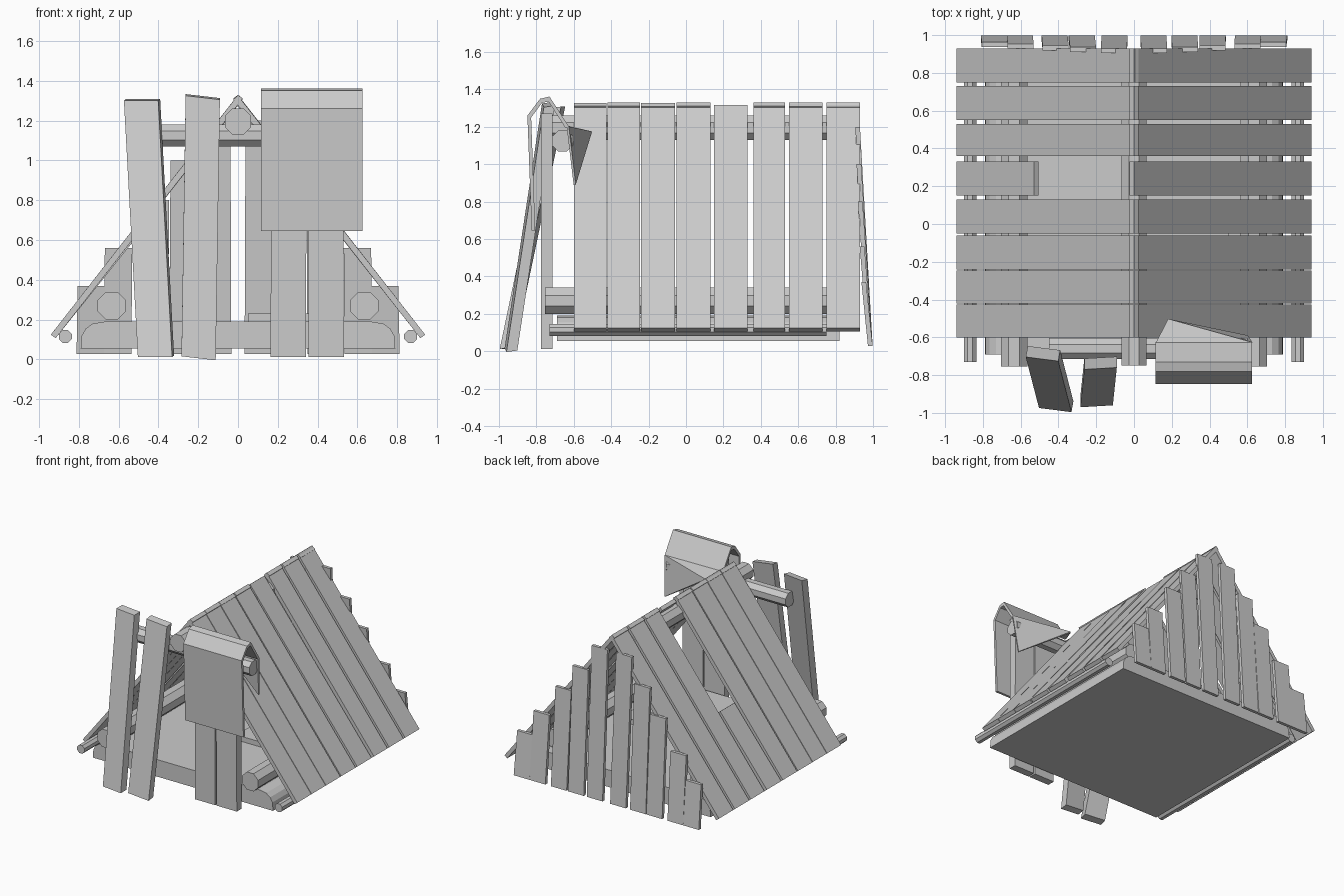
import bpy, bmesh, math, random
from mathutils import Vector, Matrix

if "Cube" in bpy.data.objects:
    bpy.data.objects.remove(bpy.data.objects["Cube"])

random.seed(4)
mat = bpy.data.materials.new("weathered_grey_wood")
mat.diffuse_color = (0.6, 0.6, 0.6, 1)
mat.use_nodes = True
mat.node_tree.nodes["Principled BSDF"].inputs["Base Color"].default_value = mat.diffuse_color


def finish(name, bm):
    bmesh.ops.recalc_face_normals(bm, faces=bm.faces)
    me = bpy.data.meshes.new(name)
    bm.to_mesh(me)
    bm.free()
    me.materials.append(mat)
    ob = bpy.data.objects.new(name, me)
    bpy.context.collection.objects.link(ob)
    return ob


def board(name, a, b, width, depth):
    """Plank whose outer face centre line runs a to b; width and depth are vectors."""
    a, b, w, d = Vector(a), Vector(b), Vector(width) / 2, Vector(depth)
    bm = bmesh.new()
    rings = [[bm.verts.new(p + o) for o in (-w, w, w + d, d - w)] for p in (a, b)]
    for r in rings:
        bm.faces.new(r)
    for i in range(4):
        j = (i + 1) % 4
        bm.faces.new((rings[0][i], rings[0][j], rings[1][j], rings[1][i]))
    return finish(name, bm)


def prism(name, profile, axis, lo, hi):
    """Extrude a closed 2D profile along x (profile is y,z) or y (profile is x,z)."""
    bm = bmesh.new()
    place = (lambda u, v, t: (t, u, v)) if axis == 'x' else (lambda u, v, t: (u, t, v))
    face = bm.faces.new([bm.verts.new(place(u, v, lo)) for u, v in profile])
    out = bmesh.ops.extrude_face_region(bm, geom=[face])
    verts = [g for g in out['geom'] if isinstance(g, bmesh.types.BMVert)]
    step = (hi - lo, 0, 0) if axis == 'x' else (0, hi - lo, 0)
    bmesh.ops.translate(bm, verts=verts, vec=step)
    return finish(name, bm)


def pole(name, axis, u, v, r, lo, hi):
    """Eight-sided log with flat sides facing the axes."""
    R = r / math.cos(math.pi / 8)
    angles = [(i + 0.5) * math.pi / 4 for i in range(8)]
    ring = [(u + R * math.cos(t), v + R * math.sin(t)) for t in angles]
    return prism(name, ring, axis, lo, hi)


# Floor slab with rounded long edges
half = [(0.79, 0.055), (0.785, 0.12), (0.765, 0.155), (0.73, 0.18), (0.67, 0.19)]
prism("floor_slab", half + [(-x, z) for x, z in reversed(half)], 'y', -0.69, 0.82)

# Loose board lying on the floor
board("loose_floor_board", (0.05, 0, 0.23), (0.5, 0, 0.23), (0, 0.18, 0), (0, 0, -0.04))

# Logs running front to back
pole("ridge_log", 'y', 0, 1.195, 0.066, -0.75, 0.75)
for s, side in ((-1, "left"), (1, "right")):
    pole(side + "_side_log", 'y', s * 0.635, 0.27, 0.07, -0.755, 0.75)
    pole(side + "_eave_pole", 'y', s * 0.867, 0.115, 0.032, -0.73, 0.75)

# Roof planks on both slopes; one on the left is snapped off short
strips = [(-0.60, -0.425), (-0.42, -0.245), (-0.24, -0.06), (-0.05, 0.13),
          (0.15, 0.33), (0.36, 0.53), (0.55, 0.73), (0.75, 0.93)]
for s, side in ((-1, "left"), (1, "right")):
    for i, (y0, y1) in enumerate(strips):
        top_x = 0.53 if (s < 0 and i == 4) else 0.0
        drop = 0.012 if i == 4 else random.uniform(0, 0.006)
        ym = (y0 + y1) / 2
        n = Vector((-s * 0.79, 0, -0.613)) * 0.03
        board(f"{side}_roof_plank_{i + 1}",
              (s * top_x, ym, 1.33 - drop - top_x * 1.287),
              (s * 0.94, ym, 0.125), (0, y1 - y0, 0), n)

# Stepped back wall, leaning in toward the ridge
for s, side in ((-1, "left"), (1, "right")):
    for i, (x, h) in enumerate([(0.107, 1.2), (0.27, 1.0), (0.415, 0.8),
                                (0.60, 0.56), (0.737, 0.37)]):
        lean = 0.065 * (h / 1.2) ** 0.6
        board(f"{side}_back_plank_{i + 1}", (s * x, 0.995 - lean, h),
              (s * (x + random.uniform(-0.008, 0.008)), 0.998, 0.027),
              (0.138, 0, 0), (0, -0.025, 0))

# Front door boards: two leaning on the left, two upright on the right
board("leaning_door_board_1", (-0.487, -0.715, 1.30), (-0.417, -0.985, 0.012),
      (0.172, -0.022, 0), (0.01, 0.058, 0.008))
board("leaning_door_board_2", (-0.177, -0.765, 1.315), (-0.198, -0.965, 0.006),
      (0.172, 0.01, -0.02), (0, 0.058, 0.008))
board("upright_door_board_1", (0.255, -0.775, 1.27), (0.253, -0.775, 0.013),
      (0.178, 0, 0), (0, 0.06, 0))
board("upright_door_board_2", (0.438, -0.775, 1.27), (0.443, -0.775, 0.013),
      (0.178, 0, 0), (0, 0.06, 0))

# Door crossbar
pole("door_crossbar", 'x', -0.66, 1.125, 0.056, -0.45, 0.60)

# Hide draped over the door boards
outer = [(-0.825, 0.645), (-0.848, 1.26), (-0.78, 1.35), (-0.73, 1.362), (-0.625, 1.20)]
inner = [(-0.645, 1.195), (-0.735, 1.335), (-0.77, 1.328), (-0.828, 1.25), (-0.806, 0.645)]
prism("draped_hide", outer + inner, 'x', 0.115, 0.625)

# Torn, curled flap behind the hide
bm = bmesh.new()
v = [bm.verts.new(p) for p in ((0.115, -0.632, 1.20), (0.625, -0.632, 1.20),
                               (0.60, -0.595, 0.89), (0.18, -0.505, 1.17))]
bm.faces.new((v[0], v[1], v[3]))
bm.faces.new((v[1], v[2], v[3]))
flap = finish("hide_back_flap", bm)
thick = flap.modifiers.new("thickness", 'SOLIDIFY')
thick.thickness = 0.012
thick.offset = 0
